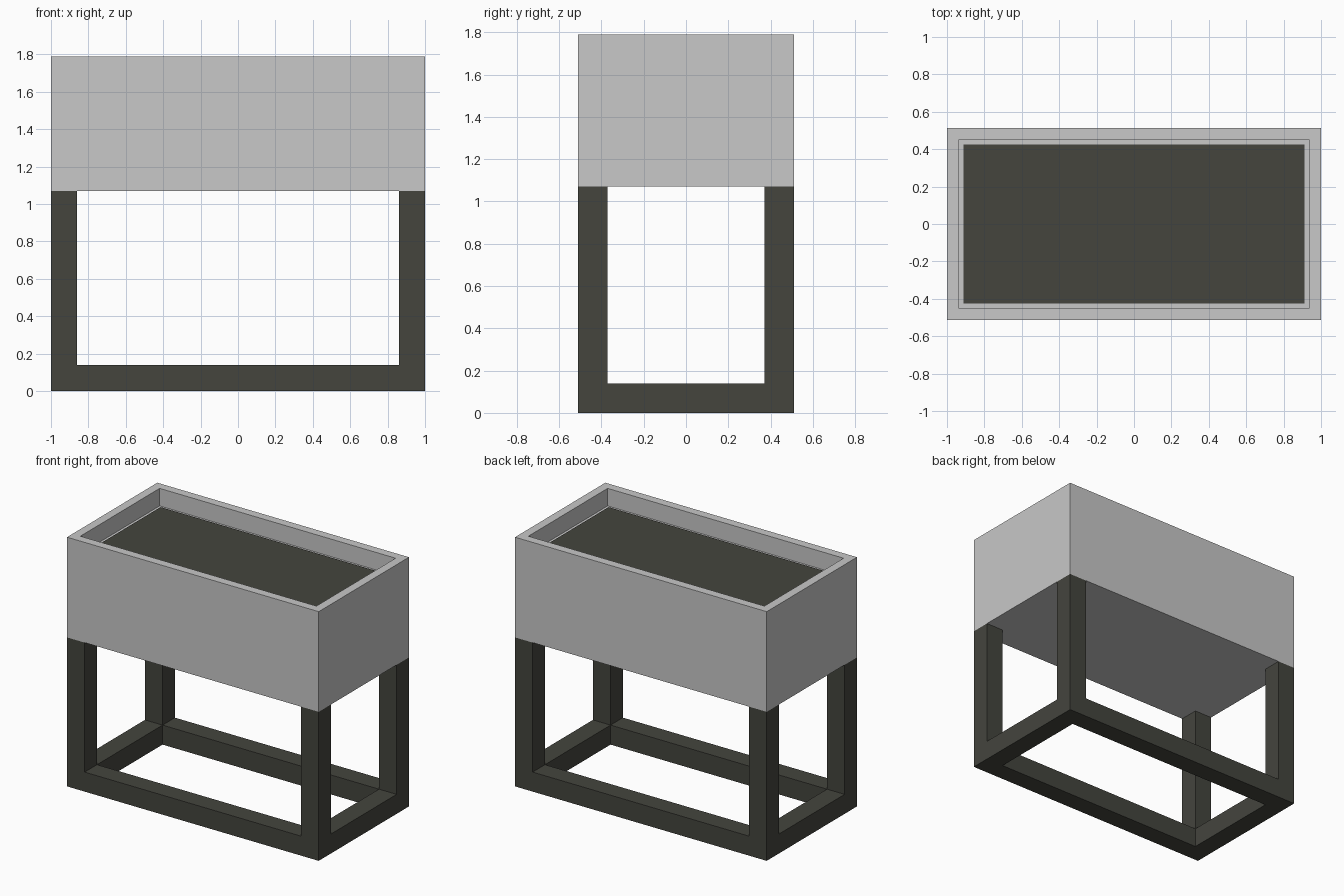
import bpy, bmesh

if "Cube" in bpy.data.objects:
    bpy.data.objects.remove(bpy.data.objects["Cube"])

HX, HY = 1.0, 0.512           # half footprint
T = 0.14                      # frame bar thickness
Z_BOX, Z_TOP, Z_SOIL = 1.07, 1.79, 1.672
WALL = 0.088                  # planter wall thickness


def material(name, rgb):
    m = bpy.data.materials.new(name)
    m.diffuse_color = (*rgb, 1)
    m.use_nodes = True
    m.node_tree.nodes["Principled BSDF"].inputs["Base Color"].default_value = m.diffuse_color
    return m


grey = material("light grey", (0.578, 0.578, 0.578))
dark = material("dark olive grey", (0.058, 0.059, 0.048))


def box(name, lo, hi, mat, edit=None):
    """Axis-aligned box from corner lo to corner hi, with an optional bmesh edit."""
    bm = bmesh.new()
    bmesh.ops.create_cube(bm, size=1)
    for v in bm.verts:
        v.co = [l + (c + 0.5) * (h - l) for c, l, h in zip(v.co, lo, hi)]
    if edit:
        edit(bm)
    me = bpy.data.meshes.new(name)
    bm.to_mesh(me)
    bm.free()
    me.materials.append(mat)
    ob = bpy.data.objects.new(name, me)
    bpy.context.collection.objects.link(ob)
    return ob


def hollow_top(bm):
    """Inset the top face and push it down to form the planter recess."""
    top = max(bm.faces, key=lambda f: f.calc_center_median().z)
    bmesh.ops.inset_region(bm, faces=[top], thickness=WALL)
    low = bmesh.ops.extrude_discrete_faces(bm, faces=[top])["faces"][0]
    for v in low.verts:
        v.co.z = Z_SOIL - 0.008


# Planter box and the soil lying in it
box("planter_box", (-HX, -HY, Z_BOX), (HX, HY, Z_TOP), grey, hollow_top)
ix, iy = HX - WALL, HY - WALL
box("soil", (-ix, -iy, Z_SOIL - 0.008), (ix, iy, Z_SOIL), dark)

# Four corner legs
for sx, side in ((-1, "left"), (1, "right")):
    for sy, end in ((-1, "front"), (1, "back")):
        x, y = sx * (HX - T / 2), sy * (HY - T / 2)
        box(f"{end}_{side}_leg", (x - T / 2, y - T / 2, 0),
            (x + T / 2, y + T / 2, Z_BOX), dark)

# Floor rails joining the legs
for s, end, side in ((-1, "front", "left"), (1, "back", "right")):
    y, x = s * (HY - T / 2), s * (HX - T / 2)
    box(f"{end}_rail", (-HX + T, y - T / 2, 0), (HX - T, y + T / 2, T), dark)
    box(f"{side}_rail", (x - T / 2, -HY + T, 0), (x + T / 2, HY - T, T), dark)
